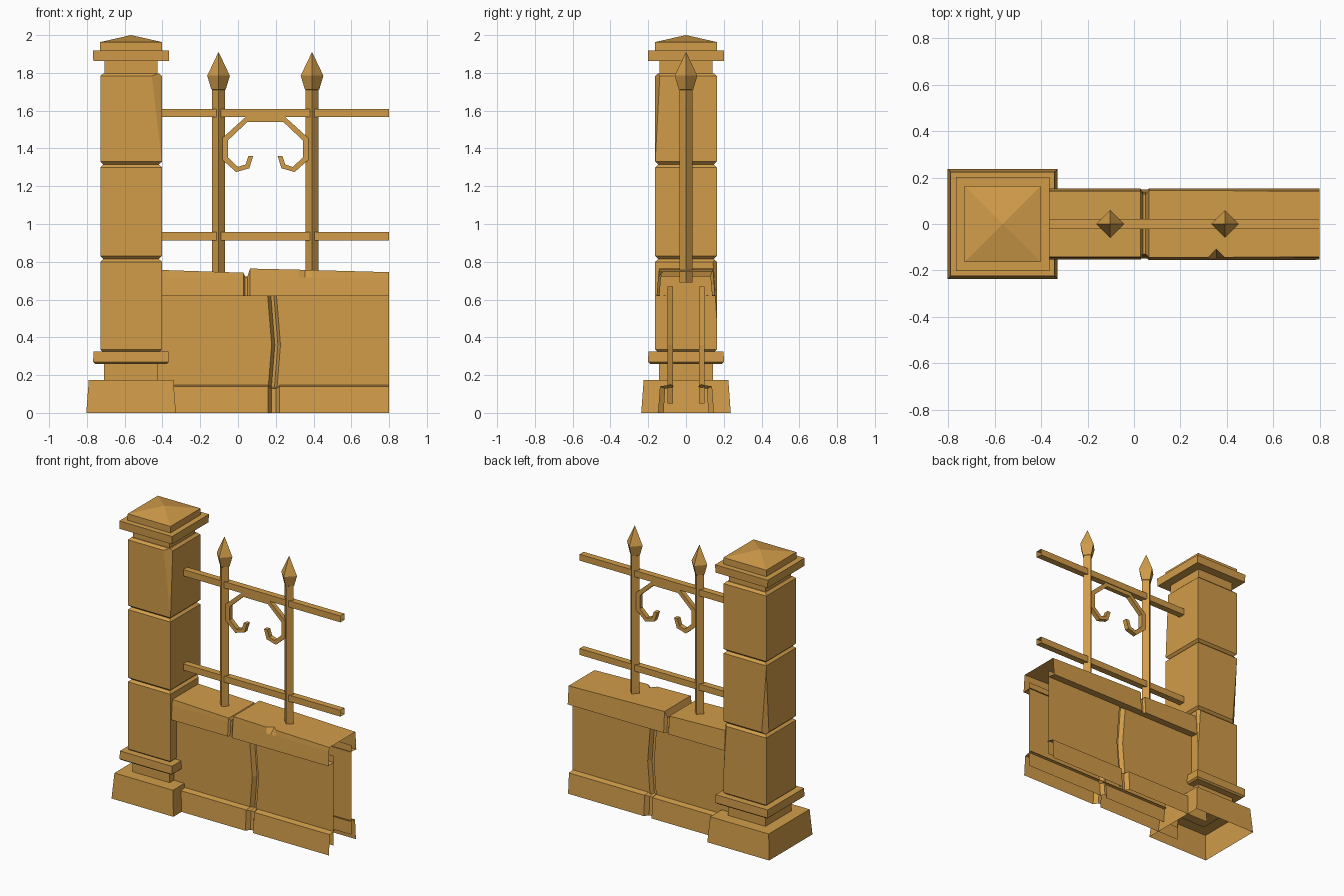
import bpy, bmesh, math
from mathutils import Vector

cube = bpy.data.objects.get("Cube")
if cube:
    bpy.data.objects.remove(cube, do_unlink=True)

COLOUR = (0.64, 0.335, 0.068, 1)
stone = bpy.data.materials.new("warm_ochre")
stone.use_nodes = True
stone.diffuse_color = COLOUR
stone.node_tree.nodes["Principled BSDF"].inputs["Base Color"].default_value = COLOUR
stone.node_tree.nodes["Principled BSDF"].inputs["Roughness"].default_value = 0.9


def loft(name, rows, ring=False, start=False, end=False, chips=()):
    """Skin rows of points; optionally close the rows, cap them and cut off chips."""
    bm = bmesh.new()
    grid = [[bm.verts.new(p) for p in row] for row in rows]
    n = len(grid[0])
    for a, b in zip(grid, grid[1:]):
        for j in range(n if ring else n - 1):
            k = (j + 1) % n
            bm.faces.new((a[j], b[j], b[k], a[k]))
    if start:
        bm.faces.new(grid[0])
    if end:
        bm.faces.new(grid[-1])
    if ring:
        bmesh.ops.recalc_face_normals(bm, faces=bm.faces)
    for p, q, r in chips:
        p, q, r = Vector(p), Vector(q), Vector(r)
        normal = (q - p).cross(r - p).normalized()
        centre = sum((v.co for v in bm.verts), Vector()) / len(bm.verts)
        if normal.dot(centre - p) > 0:
            normal = -normal
        geom = bm.verts[:] + bm.edges[:] + bm.faces[:]
        bmesh.ops.bisect_plane(bm, geom=geom, plane_co=p, plane_no=normal, clear_outer=True)
        bmesh.ops.holes_fill(bm, edges=[e for e in bm.edges if e.is_boundary], sides=0)
        bmesh.ops.recalc_face_normals(bm, faces=bm.faces)
    mesh = bpy.data.meshes.new(name)
    bm.to_mesh(mesh)
    bm.free()
    mesh.materials.append(stone)
    obj = bpy.data.objects.new(name, mesh)
    bpy.context.collection.objects.link(obj)
    return obj


PX = -0.566  # pillar axis


def square(z, h):
    return [(PX + sx * h, sy * h, z) for sx, sy in ((-1, -1), (1, -1), (1, 1), (-1, 1))]


def tier(name, levels, start=True, chips=()):
    return loft(name, [square(z, h) for z, h in levels], True, start, True, chips)


# Pillar foot
tier("pillar_plinth", [(0, 0.237), (0.175, 0.224)], start=False)
tier("pillar_foot_neck", [(0.17, 0.143), (0.262, 0.143)])
tier("pillar_foot_slab", [(0.26, 0.19), (0.27, 0.201), (0.325, 0.199)])

# Pillar shaft: three blocks with worn corners
L, R, H = PX - 0.163, PX + 0.163, 0.163
shaft = [
    ("lower", 0.32, 0.815, [((R - 0.02, H, 0.8), (R, H - 0.02, 0.8), (R, H, 0.5))]),
    ("middle", 0.815, 1.315, [((L, H - 0.03, 0.82), (L + 0.035, H, 0.82), (L, H, 1.27))]),
    ("upper", 1.315, 1.798, [((R - 0.055, -H, 1.795), (R, -H + 0.025, 1.795), (R, -H, 1.33))]),
]
for label, z0, z1, chips in shaft:
    tier("pillar_block_" + label,
         [(z0, 0.147), (z0 + 0.015, H), (z1 - 0.015, H), (z1, 0.147)], chips=chips)

# Pillar capital
tier("pillar_cap_neck", [(1.79, 0.14), (1.87, 0.14)])
tier("pillar_cap_slab", [(1.863, 0.2), (1.918, 0.202)])
tier("pillar_cap_roof", [(1.915, 0.164), (1.963, 0.164), (2.0, 0.0005)])

# Wall panels: thin sheets with a bent crack
for name, side in (("front_wall_panel", -1), ("back_wall_panel", 1)):
    levels = [(0.05, 0.178), (0.36, 0.203), (0.67, 0.178)]
    if side > 0:
        levels.reverse()
    stations = [(-0.45, None, 0.098), (0, -0.025, 0.098), (0, -0.008, 0.07),
                (0, 0.008, 0.07), (0, 0.022, 0.098), (0.8, None, 0.098)]
    loft(name, [[(x if off is None else crack + off, side * y, z) for z, crack in levels]
                for x, off, y in stations])

# Wall base: ledged strips, open below, with a joint
for name, side in (("front_wall_base", -1), ("back_wall_base", 1)):
    profile = [(0.148, 0), (0.138, 0.14), (0.08, 0.15)]
    if side > 0:
        profile.reverse()
    joint = [(-0.49, 1, 0), (0.16, 1, 0), (0.178, 0.8, 0.012),
             (0.2, 0.8, 0.012), (0.22, 1, 0), (0.8, 1, 0)]
    loft(name, [[(x, side * y * s, max(0, z - d)) for y, z in profile] for x, s, d in joint])

# Wall coping: open-bottomed shell with a joint and a chipped front edge
coping = []
for x, s, top, chip in ((-0.45, 1, 0.758, 0), (0.028, 1, 0.742, 0), (0.038, 0.91, 0.722, 0),
                        (0.05, 0.91, 0.722, 0), (0.064, 1.01, 0.764, 0), (0.32, 1.01, 0.758, 0),
                        (0.355, 1.01, 0.757, 0.035), (0.39, 1.01, 0.756, 0), (0.8, 1, 0.745, 0)):
    section = [(-0.09, 0.625), (-0.154, 0.62), (-0.146, 0.718), (-0.142 + chip, top),
               (0.142, top), (0.152, 0.62), (0.09, 0.625)]
    coping.append([(x, y * s, z) for y, z in section])
loft("wall_coping", coping)

# Fence rails: hollow square tubes
for name, z in (("lower_rail", 0.935), ("upper_rail", 1.588)):
    h = 0.022
    loft(name, [[(x, a * h, z + b * h) for a, b in ((-1, -1), (1, -1), (1, 1), (-1, 1))]
                for x in (-0.41, 0.8)], ring=True)

# Fence posts with spear heads
for name, px in (("right_post", -0.103), ("left_post", 0.392)):
    levels = [(0.69, 0.034), (1.71, 0.034), (1.712, 0.038), (1.785, 0.06), (1.91, 0.0005)]
    loft(name, [[(px + r * math.cos(i * math.pi / 2), r * math.sin(i * math.pi / 2), z)
                 for i in range(4)] for z, r in levels], True, True, True)

# Scroll ornament: one half as outer and inner outline, mirrored across its centre
outer = [(0.08, 1.36), (0.06, 1.295), (-0.01, 1.275), (-0.083, 1.34), (-0.083, 1.455), (0.04, 1.566)]
inner = [(0.055, 1.36), (0.04, 1.315), (0.0, 1.302), (-0.053, 1.352), (-0.053, 1.443), (0.05, 1.54)]
half = list(zip(outer, inner))
MID = 0.145
whole = half + [((2 * MID - o[0], o[1]), (2 * MID - i[0], i[1])) for o, i in reversed(half)]
D = 0.016
loft("scroll_ornament", [[(o[0], -D, o[1]), (o[0], D, o[1]), (i[0], D, i[1]), (i[0], -D, i[1])]
                         for o, i in whole], True, True, True)
